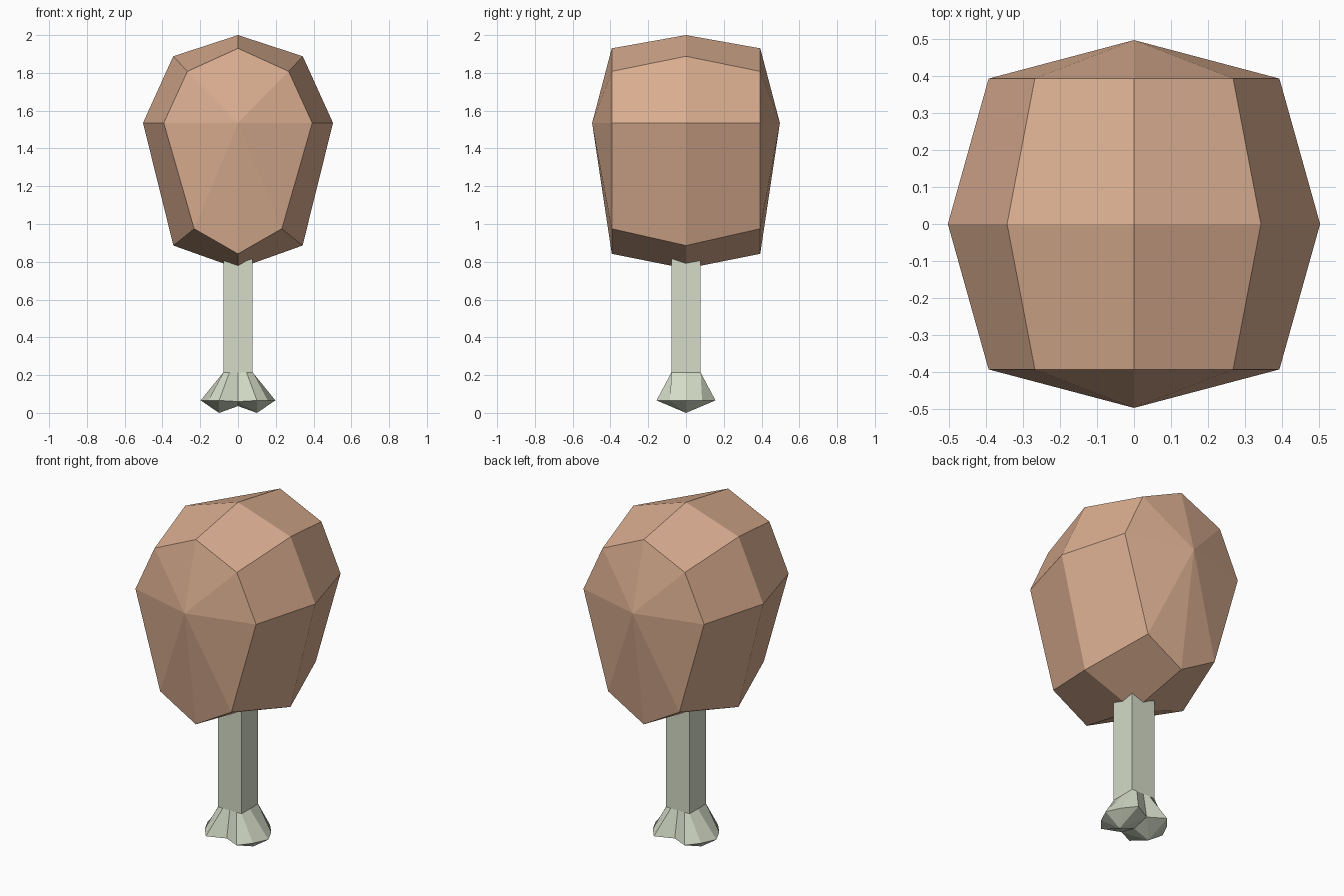
import bpy, bmesh

if "Cube" in bpy.data.objects:
    bpy.data.objects.remove(bpy.data.objects["Cube"])


def material(name, color):
    m = bpy.data.materials.new(name)
    m.diffuse_color = (*color, 1)
    m.use_nodes = True
    m.node_tree.nodes["Principled BSDF"].inputs["Base Color"].default_value = m.diffuse_color
    return m


def loft(name, rings, mat, caps):
    """Join equal-length closed rings with quads; caps(bm, vertex_rings) closes the ends."""
    bm = bmesh.new()
    vr = [[bm.verts.new(p) for p in r] for r in rings]
    n = len(vr[0])
    for a, b in zip(vr, vr[1:]):
        for i in range(n):
            j = (i + 1) % n
            bm.faces.new((a[i], a[j], b[j], b[i]))
    caps(bm, vr)
    bmesh.ops.recalc_face_normals(bm, faces=bm.faces)
    me = bpy.data.meshes.new(name)
    bm.to_mesh(me)
    bm.free()
    me.materials.append(mat)
    ob = bpy.data.objects.new(name, me)
    bpy.context.collection.objects.link(ob)
    return ob


def fan(bm, ring, tip):
    for a, b in zip(ring, ring[1:] + ring[:1]):
        bm.faces.new((a, b, tip))


meat_mat = material("cooked_meat", (0.70, 0.42, 0.28))
bone_mat = material("bone", (0.66, 0.71, 0.57))

# Meat: three eight-sided rings along y, with a pole at front and back
def meat_ring(half, y):
    right = half[1:-1]
    pts = half + [(-x, z) for x, z in reversed(right)]
    return [(x, y, z) for x, z in pts]

end = [(0, 1.93), (0.268, 1.808), (0.393, 1.535), (0.232, 0.975), (0, 0.842)]
mid = [(0, 2.0), (0.343, 1.888), (0.503, 1.535), (0.342, 0.886), (0, 0.764)]

def meat_caps(bm, vr):
    fan(bm, vr[0], bm.verts.new((0, -0.497, 1.535)))
    fan(bm, vr[-1], bm.verts.new((0, 0.497, 1.535)))

loft("meat", [meat_ring(end, -0.393), meat_ring(mid, 0), meat_ring(end, 0.393)],
     meat_mat, meat_caps)

# Bone: square shaft flaring into a two-lobed knuckle
def bone_ring(quarter):
    """Quarter outline from +x to +y, mirrored all round: ten or more points."""
    upper = quarter + [(-x, y, z) for x, y, z in reversed(quarter[:-1])]
    return upper + [(x, -y, z) for x, y, z in reversed(upper[1:-1])]

def square(z):
    s = 0.077
    return bone_ring([(s, 0, z), (s, s, z), (0.045, s, z), (0, s, z)])

knuckle = bone_ring([(0.198, 0, 0.066), (0.157, 0.085, 0.066),
                     (0.1, 0.156, 0.066), (0, 0.105, 0.06)])

def bone_caps(bm, vr):
    bm.faces.new(vr[0])
    low = vr[-1]
    n = len(low)
    centre = bm.verts.new((0, 0, 0.036))
    front, back = low[9], low[3]
    lobes = ([low[i % n] for i in range(9, n + 4)], [low[i] for i in range(3, 10)])
    for sx, arc in zip((1, -1), lobes):
        tip = bm.verts.new((sx * 0.1, 0, 0))
        for a, b in zip(arc, arc[1:]):
            bm.faces.new((a, b, tip))
        for v in (front, back):
            bm.faces.new((v, centre, tip))

loft("bone", [square(0.85), square(0.215), knuckle], bone_mat, bone_caps)
